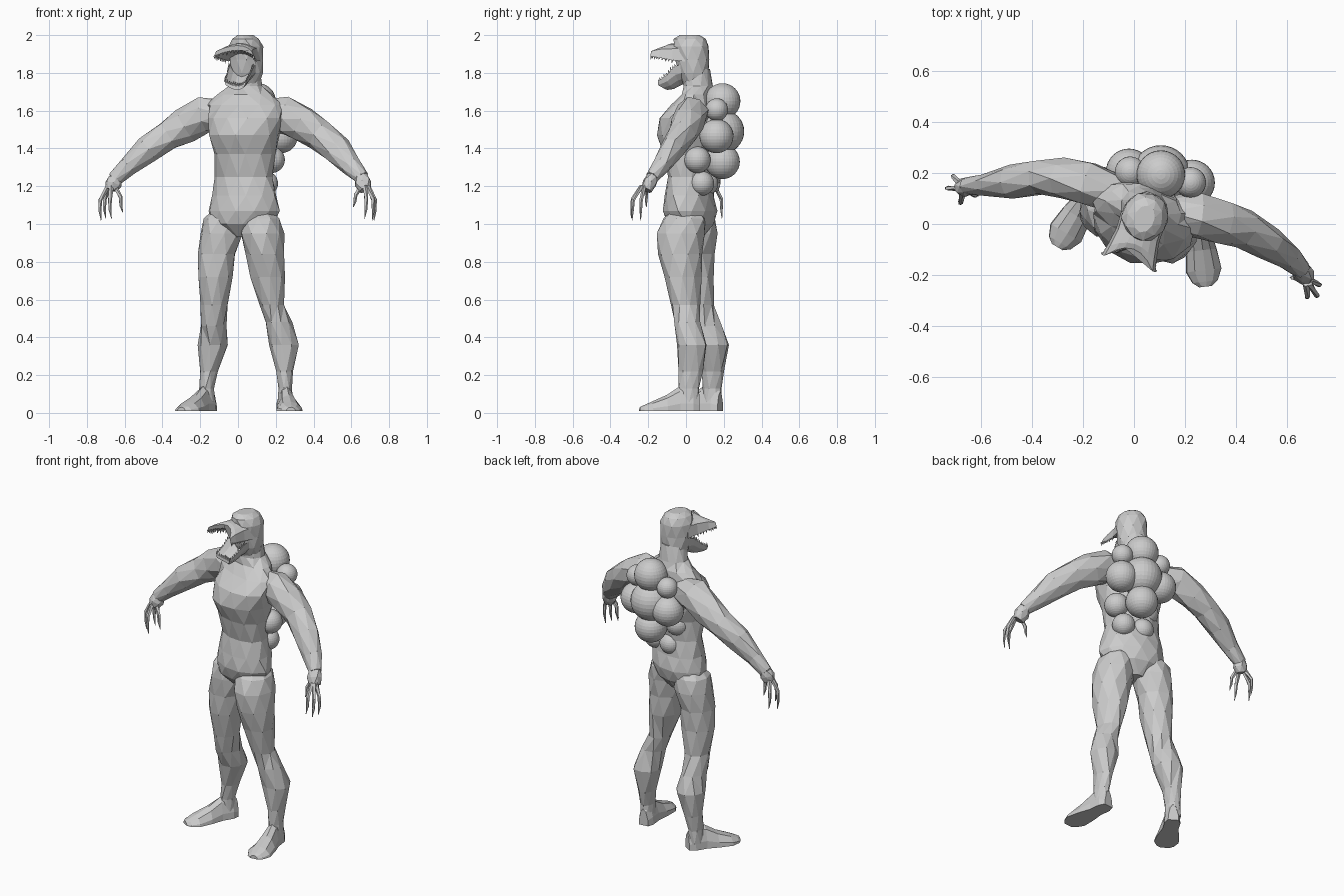
import bpy, bmesh, math, random
from mathutils import Vector as V

random.seed(4)
if "Cube" in bpy.data.objects:
    bpy.data.objects.remove(bpy.data.objects["Cube"])

skin = bpy.data.materials.new("grey_skin")
skin.use_nodes = True
GREY = (0.6, 0.6, 0.6, 1)
skin.diffuse_color = GREY
skin.node_tree.nodes["Principled BSDF"].inputs["Base Color"].default_value = GREY

UP = V((0, 0, 1))


def axes(degrees):
    """Sideways and forward directions of a body part turned about z."""
    t = math.radians(degrees)
    return V((math.cos(t), math.sin(t), 0)), V((math.sin(t), -math.cos(t), 0))


# The torso is twisted, one shoulder forward
SIDE, FWD = axes(-18)


def finish(name, bm):
    bmesh.ops.recalc_face_normals(bm, faces=bm.faces)
    me = bpy.data.meshes.new(name)
    bm.to_mesh(me)
    bm.free()
    me.materials.append(skin)
    ob = bpy.data.objects.new(name, me)
    bpy.context.collection.objects.link(ob)
    return ob


def loft(name, rings, rough=0.0):
    """Skin closed rings of points, with a little facet variation."""
    bm = bmesh.new()
    rows = []
    for ring in rings:
        mid = sum(ring, V()) / len(ring)
        rows.append([bm.verts.new(mid + (p - mid) * (1 + random.uniform(-rough, rough)))
                     for p in ring])
    n = len(rows[0])
    for a, b in zip(rows, rows[1:]):
        for i in range(n):
            j = (i + 1) % n
            bm.faces.new((a[i], a[j], b[j], b[i]))
    bm.faces.new(rows[0])
    bm.faces.new(rows[-1])
    if rough:
        bmesh.ops.triangulate(bm, faces=bm.faces)
    return finish(name, bm)


def ellipse(c, u, v, n, turn=0.5):
    return [c + u * math.cos(t) + v * math.sin(t)
            for t in (2 * math.pi * (i + turn) / n for i in range(n))]


def limb(name, path, n=8, rough=0.07):
    """Tube along (x, y, z, radius) stations, square to the path."""
    pts = [V(p[:3]) for p in path]
    rings = []
    for i, p in enumerate(pts):
        d = (pts[min(i + 1, len(pts) - 1)] - pts[max(i - 1, 0)]).normalized()
        u = d.cross(V((0.2, -1, 0.1))).normalized()
        rings.append(ellipse(p, u * path[i][3], u.cross(d) * path[i][3] * 0.88, n, i % 2 / 2))
    return loft(name, rings, rough)


def upright(name, stations, u, w, n, rough=0.06):
    """Stack of level rings: x, y, z, half width, half depth; corners staggered."""
    return loft(name, [ellipse(V(s[:3]), u * s[3], w * s[4], n, i % 2 / 2)
                       for i, s in enumerate(stations)], rough)


# Torso and neck
upright("torso", [
    (.02, .03, .93, .05, .06), (.02, .025, 1.0, .17, .12), (.03, .02, 1.07, .195, .135),
    (.035, .02, 1.15, .178, .125), (.035, .02, 1.25, .16, .112),
    (.035, .012, 1.37, .168, .13), (.035, 0, 1.47, .19, .158),
    (.04, .012, 1.56, .21, .145), (.04, .045, 1.63, .215, .108),
    (.04, .065, 1.685, .15, .085), (.042, .065, 1.73, .092, .08),
    (.045, .055, 1.82, .07, .07)], SIDE, FWD, 12, 0.04)

# Skull
upright("skull", [
    (.045, .05, 1.74, .07, .065), (.045, .04, 1.8, .085, .08),
    (.045, .035, 1.87, .09, .09), (.042, .028, 1.94, .09, .095),
    (.04, .02, 1.98, .07, .085), (.04, .02, 2.0, .04, .055)], SIDE, FWD, 10, 0.03)

HEAD = V((.045, .05, 0))


def jaw_point(s, f, z, half, arch, fork):
    return (HEAD + SIDE * (s * half) + FWD * (f + fork * s * s)
            + UP * (z + arch * (1 - s * s)))


def jaw(name, stations, tooth_dir):
    """Wide forked jaw; stations: forward, edge z, half width, arch, thickness, fork."""
    steps = [i / 3 - 1 for i in range(7)]
    rings = []
    for f, z, half, arch, thick, fork in stations:
        edge = [jaw_point(s, f, z, half, arch, fork) for s in steps]
        back = [jaw_point(s, f, z, half * .9, arch, fork) - UP * (thick * tooth_dir)
                for s in reversed(steps)]
        rings.append(edge + back)
    loft(name, rings)
    # Teeth along both side rims and the front edge
    rim = []
    for a, b in zip(stations[1:], stations[2:]):
        for k in range(4):
            f, z, half, arch, thick, fork = [p + (q - p) * k / 4 for p, q in zip(a, b)]
            rim += [jaw_point(s, f, z, half * .97, arch, fork) for s in (-1, 1)]
    f, z, half, arch, thick, fork = stations[-1]
    rim += [jaw_point(i / 6 - 1, f - .006, z, half, arch, fork) for i in range(13)]
    bm = bmesh.new()
    for p in rim:
        base = [bm.verts.new(q) for q in ellipse(p, SIDE * .006, FWD * .006, 4)]
        tip = bm.verts.new(p + UP * tooth_dir * random.uniform(.01, .022) + FWD * .004)
        for i in range(4):
            bm.faces.new((base[i], base[(i + 1) % 4], tip))
        bm.faces.new(base)
    finish(name + "_teeth", bm)


jaw("upper_jaw", [(.03, 1.86, .09, .035, .07, 0), (.09, 1.868, .088, .03, .06, .01),
                  (.135, 1.88, .1, .03, .045, .035), (.155, 1.89, .11, .03, .025, .06)], -1)
jaw("lower_jaw", [(.03, 1.855, .078, -.05, .05, 0), (.08, 1.835, .07, -.055, .045, .01),
                  (.12, 1.79, .064, -.04, .035, .02), (.155, 1.755, .06, -.025, .02, .035)], 1)

# Arms
limb("left_arm", [(.14, .04, 1.57, .085), (.25, .03, 1.58, .1), (.34, .01, 1.53, .098),
                  (.43, -.02, 1.472, .082), (.525, -.075, 1.395, .075),
                  (.6, -.13, 1.31, .056), (.655, -.18, 1.245, .038)])
limb("right_arm", [(-.07, .12, 1.57, .085), (-.18, .155, 1.58, .1), (-.28, .18, 1.52, .09),
                   (-.37, .18, 1.465, .08), (-.48, .165, 1.395, .074),
                   (-.58, .155, 1.305, .052), (-.655, .15, 1.235, .038)])


def hand(side, wrist, palm, tips):
    wrist, palm = V(wrist), V(palm)
    limb(side + "_palm", [(*wrist, .036), (*((wrist + palm) / 2), .045), (*palm, .034)], 7)
    out = V((math.copysign(1, palm.x), 0, 0))
    for i, t in enumerate(tips):
        t = V(t)
        spread = V((t.x - palm.x, t.y - palm.y, 0))
        root = palm + spread * .3 + UP * .02
        bend = root.lerp(t, .4) + spread * .35 + out * .008
        low = bend.lerp(t, .55) + out * .004
        limb(f"{side}_finger_{i + 1}",
             [(*root, .014), (*bend, .011), (*low, .008), (*t, .002)], 5, 0)


hand("left", (.65, -.175, 1.255), (.675, -.21, 1.18),
     [(.72, -.24, 1.02), (.71, -.285, 1.02), (.67, -.29, 1.03), (.61, -.21, 1.09)])
hand("right", (-.65, .15, 1.245), (-.67, .14, 1.18),
     [(-.7, .19, 1.03), (-.725, .14, 1.02), (-.67, .08, 1.03), (-.61, .11, 1.06)])

# Legs, their tops buried in the hips
X, Y = V((1, 0, 0)), V((0, 1, 0))
upright("left_leg", [
    (.1, .01, 1.1, .05, .06), (.122, -.01, 1.03, .1, .115), (.13, -.025, .95, .115, .125),
    (.145, -.03, .84, .107, .12), (.155, -.02, .72, .092, .1), (.18, -.005, .57, .064, .078),
    (.215, .005, .48, .074, .072), (.245, .03, .36, .08, .08), (.248, .025, .22, .046, .064),
    (.25, .015, .13, .037, .056), (.25, .015, .05, .04, .055)], X, Y, 9)
upright("right_leg", [
    (-.05, .05, 1.1, .05, .06), (-.08, .055, 1.03, .1, .105), (-.09, .055, .95, .11, .115),
    (-.115, .05, .84, .102, .1), (-.12, .05, .72, .09, .095), (-.125, .065, .57, .072, .08),
    (-.13, .1, .46, .072, .087), (-.135, .14, .36, .083, .088), (-.155, .145, .22, .05, .06),
    (-.165, .14, .13, .04, .05), (-.165, .14, .05, .045, .05)], X, Y, 9)

# Feet: flat-soled sections from heel to toe
SOLE = [(-.055, .03, .1), (-.02, .045, .135), (.05, .045, .13), (.12, .06, .085),
        (.2, .07, .05), (.245, .05, .03), (.265, .025, .02)]


def foot(name, ankle, toe):
    a, t = V(ankle), V(toe)
    d = (t - a).normalized()
    s = UP.cross(d)
    scale = (t - a).length / .265
    rings = []
    for along, half, high in SOLE:
        c = a + d * along * scale
        rings.append([c + s * half * k + UP * (.01 + high * h) for k, h in
                      ((-1, 0), (-.95, .35), (-.5, .85), (.1, 1), (.6, .8), (.95, .3), (1, 0))])
    loft(name, rings)


foot("left_foot", (.25, .015, 0), (.28, -.245, 0))
foot("right_foot", (-.165, .135, 0), (-.3, -.09, 0))

# Cluster of round growths on the back: sideways, forward, height, radius
ACROSS, AHEAD = axes(-10)
BACK = V((.105, .193, 0))
GROWTHS = [(0, 0, 1.65, .095), (0, 0, 1.49, .115), (0, 0, 1.33, .092),
           (.12, .01, 1.605, .06), (.125, .01, 1.465, .09),
           (.095, .118, 1.34, .07), (.06, .1, 1.215, .065)]
for i, (s, f, z, r) in enumerate(GROWTHS):
    for m in ((1, -1) if s else (1,)):
        bm = bmesh.new()
        bmesh.ops.create_uvsphere(bm, u_segments=32, v_segments=16, radius=r)
        ob = finish(f"back_growth_{i + 1}", bm)
        ob.location = BACK + ACROSS * s * m + AHEAD * f + UP * z
